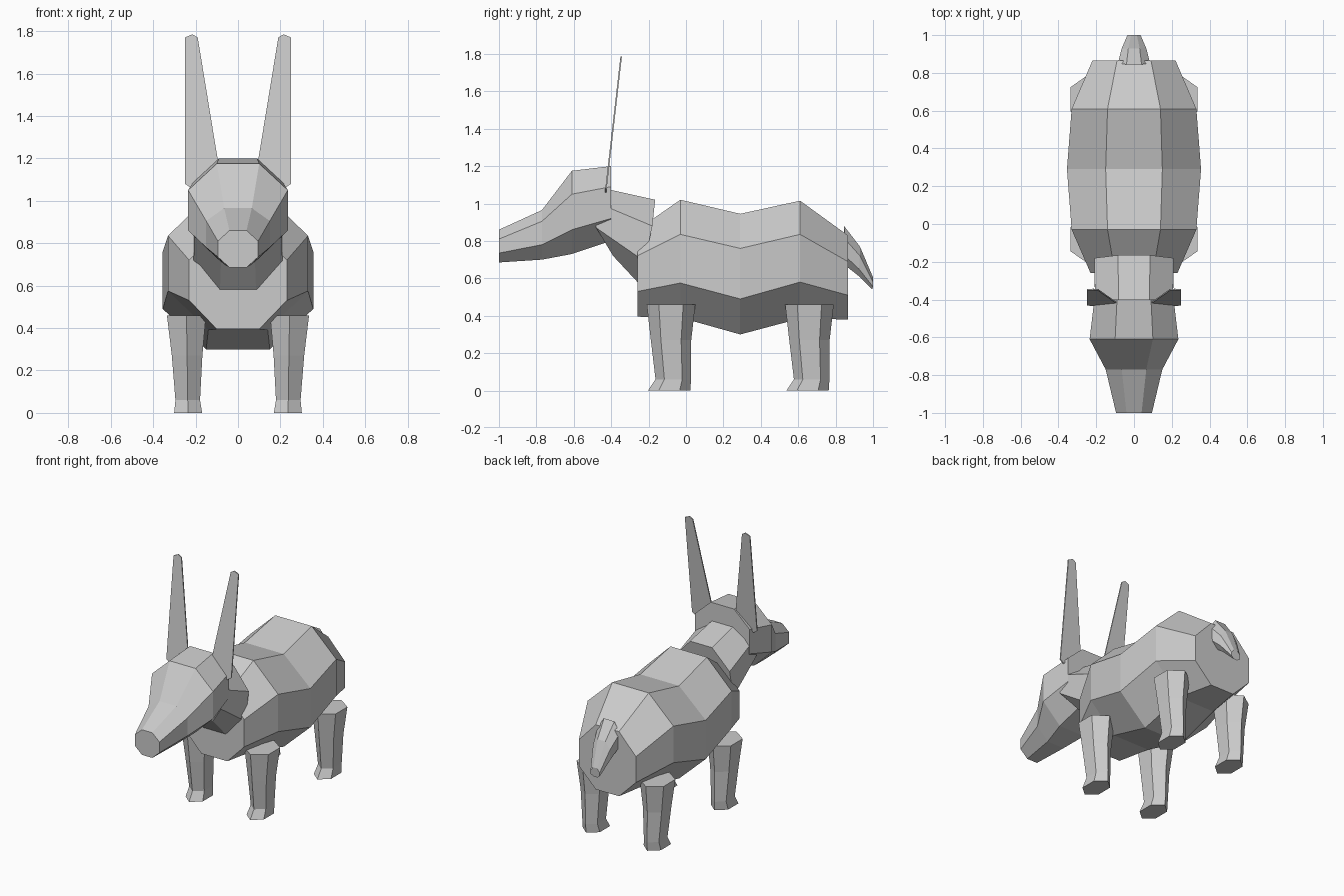
import bpy, bmesh, math

cube = bpy.data.objects.get("Cube")
if cube:
    bpy.data.objects.remove(cube, do_unlink=True)

grey = bpy.data.materials.new("warm_grey")
grey.use_nodes = True
COLOUR = (0.6, 0.6, 0.6, 1)
grey.diffuse_color = COLOUR
grey.node_tree.nodes["Principled BSDF"].inputs["Base Color"].default_value = COLOUR


def loft(name, rings):
    """Skin a list of equal-sized point rings and cap both ends."""
    bm = bmesh.new()
    loops = [[bm.verts.new(p) for p in ring] for ring in rings]
    n = len(loops[0])
    for a, b in zip(loops, loops[1:]):
        for i in range(n):
            j = (i + 1) % n
            bm.faces.new((a[i], a[j], b[j], b[i]))
    bm.faces.new(loops[0])
    bm.faces.new(loops[-1])
    bmesh.ops.recalc_face_normals(bm, faces=bm.faces)
    mesh = bpy.data.meshes.new(name)
    bm.to_mesh(mesh)
    bm.free()
    mesh.materials.append(grey)
    obj = bpy.data.objects.new(name, mesh)
    bpy.context.collection.objects.link(obj)
    return obj


def octagon(half_width, half_flat, levels):
    """Symmetric eight-sided ring; levels are (y, z) from bottom to top."""
    widths = (half_flat, half_width, half_width, half_flat)
    right = [(w, y, z) for w, (y, z) in zip(widths, levels)]
    return right + [(-x, y, z) for x, y, z in reversed(right)]


def upright(y, half_width, half_flat, *heights):
    return octagon(half_width, half_flat, [(y, z) for z in heights])


# Body: barrel with high shoulders and rump
loft("body", [
    upright(-0.26, 0.23, 0.10, 0.395, 0.53, 0.72, 0.86),
    upright(-0.03, 0.33, 0.14, 0.39, 0.575, 0.835, 1.02),
    upright(0.29, 0.355, 0.15, 0.30, 0.49, 0.76, 0.945),
    upright(0.61, 0.33, 0.14, 0.385, 0.58, 0.835, 1.015),
    upright(0.865, 0.22, 0.09, 0.38, 0.51, 0.69, 0.83),
])

# Neck: leaning tube between chest and skull
loft("neck", [
    octagon(0.21, 0.085, [(-0.25, 0.57), (-0.22, 0.69), (-0.18, 0.88), (-0.165, 1.02)]),
    octagon(0.205, 0.08, [(-0.39, 0.72), (-0.48, 0.87), (-0.49, 1.01), (-0.48, 1.09)]),
])

# Head: tapers to a blunt muzzle
loft("head", [
    upright(-1.0, 0.095, 0.04, 0.685, 0.735, 0.81, 0.86),
    upright(-0.77, 0.15, 0.065, 0.70, 0.78, 0.905, 0.965),
    upright(-0.61, 0.235, 0.10, 0.73, 0.86, 1.05, 1.175),
    upright(-0.40, 0.21, 0.09, 0.80, 0.92, 1.09, 1.20),
])

# Tail: short and drooping
loft("tail", [
    octagon(0.085, 0.04, [(0.85, 0.67), (0.85, 0.72), (0.85, 0.81), (0.845, 0.88)]),
    octagon(0.065, 0.03, [(0.92, 0.615), (0.925, 0.65), (0.93, 0.72), (0.93, 0.77)]),
    octagon(0.035, 0.015, [(0.995, 0.54), (1.0, 0.555), (1.0, 0.58), (1.0, 0.605)]),
])

# Ears: tall thin blades leaning back
EAR = [(0.09, 1.16), (0.22, 1.06), (0.25, 1.08), (0.25, 1.77), (0.215, 1.785), (0.19, 1.77)]


def ear_side(side, offset):
    return [(side * x, -0.43 + 0.115 * (z - 1.06) + offset, z) for x, z in EAR]


# Legs: six-sided, flaring at the hip and at the foot
# each ring: height, x centre, x radius, y shift, y radius
LEG = [(0, 0.235, 0.066, -0.01, 0.113), (0.06, 0.237, 0.058, 0.012, 0.095),
       (0.27, 0.24, 0.072, 0.0, 0.108), (0.46, 0.243, 0.092, 0.0, 0.13)]


def leg_ring(side, y, z, cx, rx, dy, ry):
    angles = [math.radians(30 + 60 * i) for i in range(6)]
    return [(side * (cx + rx * math.cos(a) / math.cos(math.pi / 6)),
             y + dy + ry * math.sin(a), z) for a in angles]


for side, label in ((1, "left"), (-1, "right")):
    loft(label + "_ear", [ear_side(side, -0.004), ear_side(side, 0.004)])
    for y, place in ((-0.08, "front"), (0.66, "rear")):
        loft(f"{label}_{place}_leg", [leg_ring(side, y, *ring) for ring in LEG])
